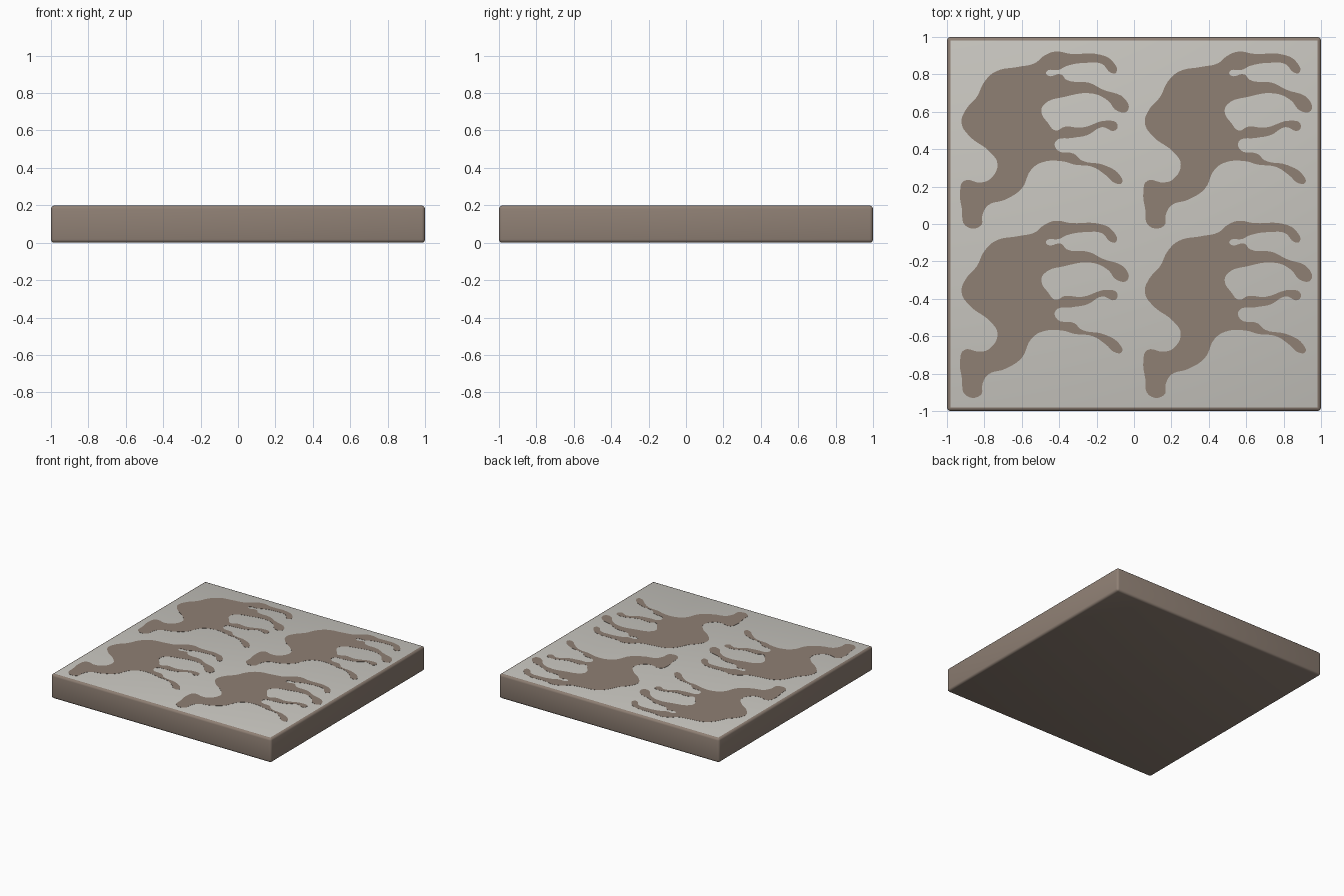
import bpy, bmesh

if "Cube" in bpy.data.objects:
    bpy.data.objects.remove(bpy.data.objects["Cube"])


def material(name, rgb):
    m = bpy.data.materials.new(name)
    m.diffuse_color = (*rgb, 1)
    m.use_nodes = True
    m.node_tree.nodes["Principled BSDF"].inputs["Base Color"].default_value = m.diffuse_color
    return m


brown = material("taupe brown", (0.275, 0.215, 0.175))
grey = material("pale grey", (0.585, 0.57, 0.53))

# Slab: bevelled block whose flat top face is pale grey
H = 0.199
bm = bmesh.new()
bmesh.ops.create_cube(bm, size=1)
for v in bm.verts:
    v.co = (v.co.x * 2, v.co.y * 2, (v.co.z + 0.5) * H)
bmesh.ops.bevel(bm, geom=bm.edges[:], offset=0.018, segments=3,
                profile=0.5, affect='EDGES')
for f in bm.faces:
    f.material_index = 1 if f.normal.z > 0.99 and f.calc_area() > 1 else 0
mesh = bpy.data.meshes.new("slab")
bm.to_mesh(mesh)
bm.free()
slab = bpy.data.objects.new("slab", mesh)
mesh.materials.append(brown)
mesh.materials.append(grey)
bpy.context.collection.objects.link(slab)
bpy.context.view_layer.objects.active = slab
slab.select_set(True)
bpy.ops.object.shade_smooth_by_angle()

# Outline of one branching patch, anticlockwise from its foot
OUTLINE = [
    (-.90, -.01), (-.82, -.01), (-.81, .05), (-.78, .10), (-.69, .13), (-.60, .19),
    (-.55, .29), (-.49, .33), (-.38, .335), (-.32, .318), (-.22, .305),
    (-.15, .26), (-.10, .218), (-.065, .22), (-.075, .26), (-.16, .315),
    (-.28, .34), (-.32, .375), (-.41, .395), (-.42, .44), (-.33, .46),
    (-.25, .475), (-.17, .518), (-.10, .50), (-.09, .535), (-.14, .553),
    (-.28, .515), (-.37, .52), (-.42, .50), (-.46, .54), (-.495, .60),
    (-.48, .64), (-.37, .68), (-.22, .697), (-.14, .66), (-.09, .605),
    (-.035, .605), (-.045, .665), (-.17, .72), (-.24, .755), (-.36, .77),
    (-.39, .80), (-.46, .793), (-.47, .812), (-.40, .825), (-.36, .845),
    (-.25, .862), (-.17, .855), (-.125, .81), (-.095, .81), (-.115, .87),
    (-.18, .905), (-.34, .91), (-.42, .922), (-.48, .90), (-.53, .86),
    (-.62, .84), (-.74, .815), (-.80, .76), (-.84, .68), (-.90, .61),
    (-.922, .54), (-.88, .47), (-.77, .385), (-.73, .32), (-.77, .24),
    (-.82, .222), (-.91, .23), (-.93, .17), (-.92, .08),
]


def patch(name, dx, dy):
    cu = bpy.data.curves.new(name, 'CURVE')
    cu.dimensions = '2D'
    cu.fill_mode = 'BOTH'
    cu.extrude = 0.001
    cu.resolution_u = 5
    sp = cu.splines.new('BEZIER')
    sp.bezier_points.add(len(OUTLINE) - 1)
    for p, (x, y) in zip(sp.bezier_points, OUTLINE):
        p.co = (x, y, 0)
        p.handle_left_type = p.handle_right_type = 'AUTO'
    sp.use_cyclic_u = True
    cu.materials.append(brown)
    ob = bpy.data.objects.new(name, cu)
    ob.location = (dx, dy, H)
    bpy.context.collection.objects.link(ob)
    bpy.ops.object.select_all(action='DESELECT')
    ob.select_set(True)
    bpy.context.view_layer.objects.active = ob
    bpy.ops.object.convert(target='MESH')


# Four repeats of the patch in a two by two layout
for col in range(2):
    for row in range(2):
        patch(f"patch_{col}_{row}", col * 0.98, -row * 0.905)
